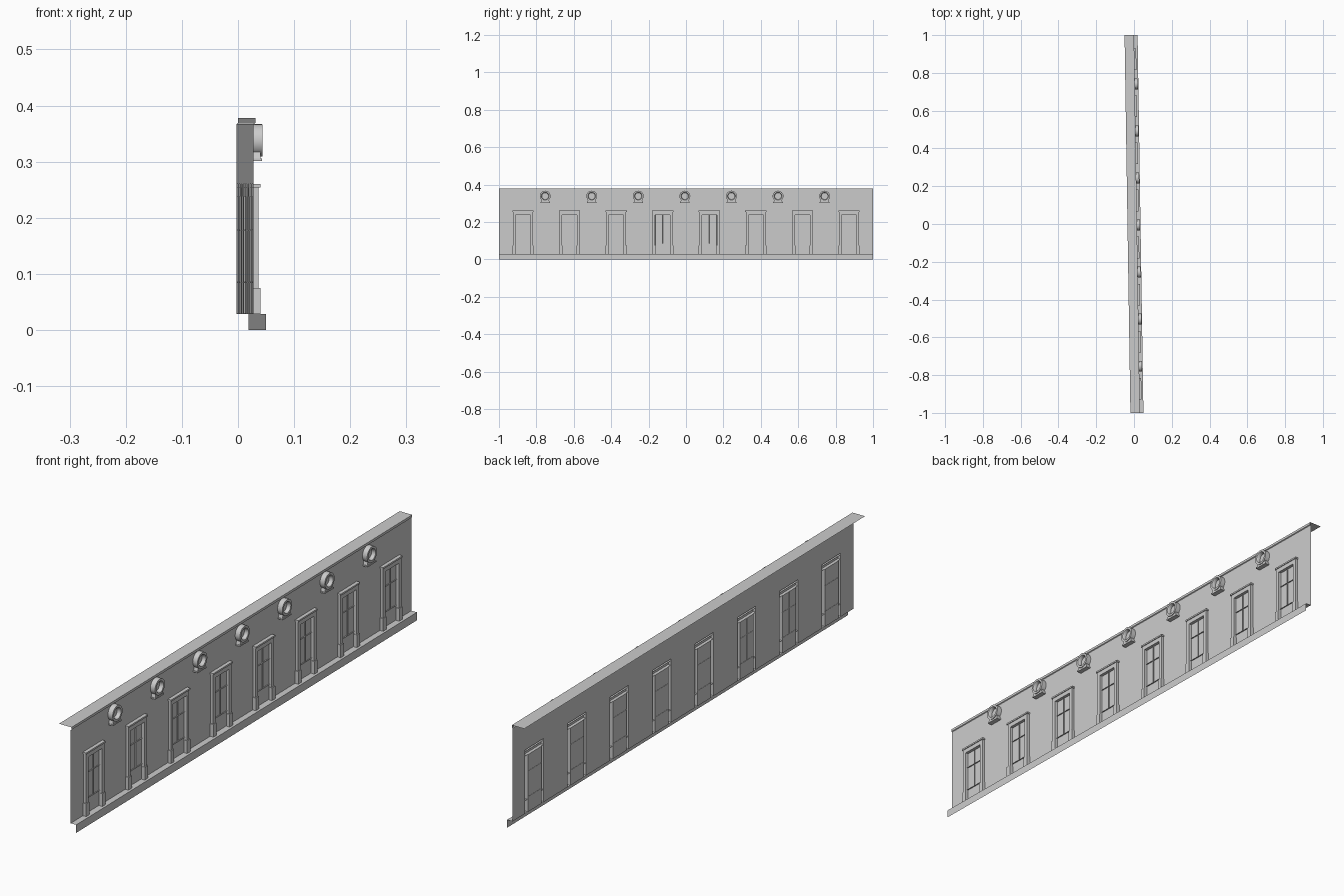
import bpy, bmesh, math

if "Cube" in bpy.data.objects:
    bpy.data.objects.remove(bpy.data.objects["Cube"])

stone = bpy.data.materials.new("pale_grey_stone")
stone.use_nodes = True
COLOR = (0.6, 0.6, 0.6, 1)
stone.diffuse_color = COLOR
stone.node_tree.nodes["Principled BSDF"].inputs["Base Color"].default_value = COLOR

SPACING = 0.249
WINDOWS = [(i - 3.5) * SPACING for i in range(8)]
DORMERS = [(i - 3) * SPACING - 0.006 for i in range(7)]
HALF = 0.054          # half width of a window opening
SILL, HEAD, EAVE, TOP = 0.029, 0.26, 0.367, 0.378


def finish(name, bm, smooth=False):
    # The facade runs along y at a slight slant
    for v in bm.verts:
        v.co.x += 0.0125 - 0.0155 * v.co.y
    mesh = bpy.data.meshes.new(name)
    bm.to_mesh(mesh)
    bm.free()
    mesh.materials.append(stone)
    ob = bpy.data.objects.new(name, mesh)
    bpy.context.collection.objects.link(ob)
    if smooth:
        bpy.ops.object.select_all(action='DESELECT')
        ob.select_set(True)
        bpy.context.view_layer.objects.active = ob
        bpy.ops.object.shade_smooth_by_angle(angle=math.radians(35))
    return ob


def face(bm, *pts):
    return bm.faces.new([bm.verts.new(p) for p in pts])


def panel(bm, x, y0, y1, z0, z1):
    # Upright sheet facing +x
    return face(bm, (x, y0, z0), (x, y1, z0), (x, y1, z1), (x, y0, z1))


def shell(bm, depth, y0, y1, z0, z1, taper=0.0):
    # Raised block on the wall, open at the back
    def ring(x):
        return [bm.verts.new(p) for p in ((x, y0, z0), (x, y1, z0),
                (x, y1 - taper, z1), (x, y0 + taper, z1))]
    a, b = ring(0), ring(depth)
    bm.faces.new(b)
    for i in range(4):
        j = (i + 1) % 4
        bm.faces.new((a[i], a[j], b[j], b[i]))


# Wall sheet with window openings
bm = bmesh.new()
edges = [-1] + [c + s * HALF for c in WINDOWS for s in (-1, 1)] + [1]
for y0, y1 in zip(edges[::2], edges[1::2]):
    panel(bm, 0, y0, y1, SILL, HEAD)
panel(bm, 0, -1, 1, HEAD, EAVE)
finish("wall", bm)

# Profile strips along the full length: plinth, and cornice with roof ledge
for name, profile in (
    ("plinth", [(0.022, 0), (0.022, SILL), (0, SILL)]),
    ("cornice_and_roof_ledge", [(0, EAVE), (0.003, EAVE + 0.002), (0.003, TOP), (-0.047, TOP)]),
):
    bm = bmesh.new()
    for (xa, za), (xb, zb) in zip(profile, profile[1:]):
        face(bm, (xa, -1, za), (xa, 1, za), (xb, 1, zb), (xb, -1, zb))
    bmesh.ops.remove_doubles(bm, verts=bm.verts, dist=1e-5)
    finish(name, bm)

# Window surrounds: jambs, jamb bases, lintel and cap
bm = bmesh.new()
for c in WINDOWS:
    for s in (-1, 1):
        inner, outer = c + s * (HALF - 0.014), c + s * HALF
        shell(bm, 0.010, *sorted((inner, outer)), 0.075, 0.238)
        shell(bm, 0.013, *sorted((inner - s * 0.002, outer + s * 0.003)), SILL, 0.075)
    shell(bm, 0.010, c - HALF, c + HALF, 0.238, 0.254)
    shell(bm, 0.013, c - HALF - 0.003, c + HALF + 0.003, 0.254, HEAD)
finish("window_surrounds", bm)

# Casements: two by two panes over a solid lower panel, each sunk into its frame
bm = bmesh.new()
w = HALF - 0.014
for c in WINDOWS:
    cells = [panel(bm, 0.003, c - w, c + w, SILL, 0.085)]
    for z0, z1 in ((0.085, 0.178), (0.178, 0.238)):
        cells += [panel(bm, 0.003, c - w, c, z0, z1), panel(bm, 0.003, c, c + w, z0, z1)]
    bmesh.ops.inset_individual(bm, faces=cells, thickness=0.006, depth=0)
    bmesh.ops.inset_individual(bm, faces=cells, thickness=0.0005, depth=-0.004)
finish("window_casements", bm)

# Round attic windows: turned ring with a sunk disc
N, CZ = 24, 0.338
bm = bmesh.new()
for c in DORMERS:
    loops = []
    for r, x in ((0.029, 0), (0.029, 0.019), (0.021, 0.019), (0.018, 0.014), (0.018, 0.005)):
        loops.append([bm.verts.new((x, c + r * math.cos(t), CZ + r * math.sin(t)))
                      for t in (2 * math.pi * k / N for k in range(N))])
    for a, b in zip(loops, loops[1:]):
        for k in range(N):
            j = (k + 1) % N
            bm.faces.new((a[k], a[j], b[j], b[k]))
    bm.faces.new(loops[-1])
finish("round_window_rings", bm, smooth=True)

# Flared feet under the round windows
bm = bmesh.new()
for c in DORMERS:
    shell(bm, 0.016, c - 0.024, c + 0.024, 0.306, 0.319, taper=0.004)
    shell(bm, 0.018, c - 0.026, c + 0.026, 0.301, 0.306)
finish("round_window_feet", bm)
